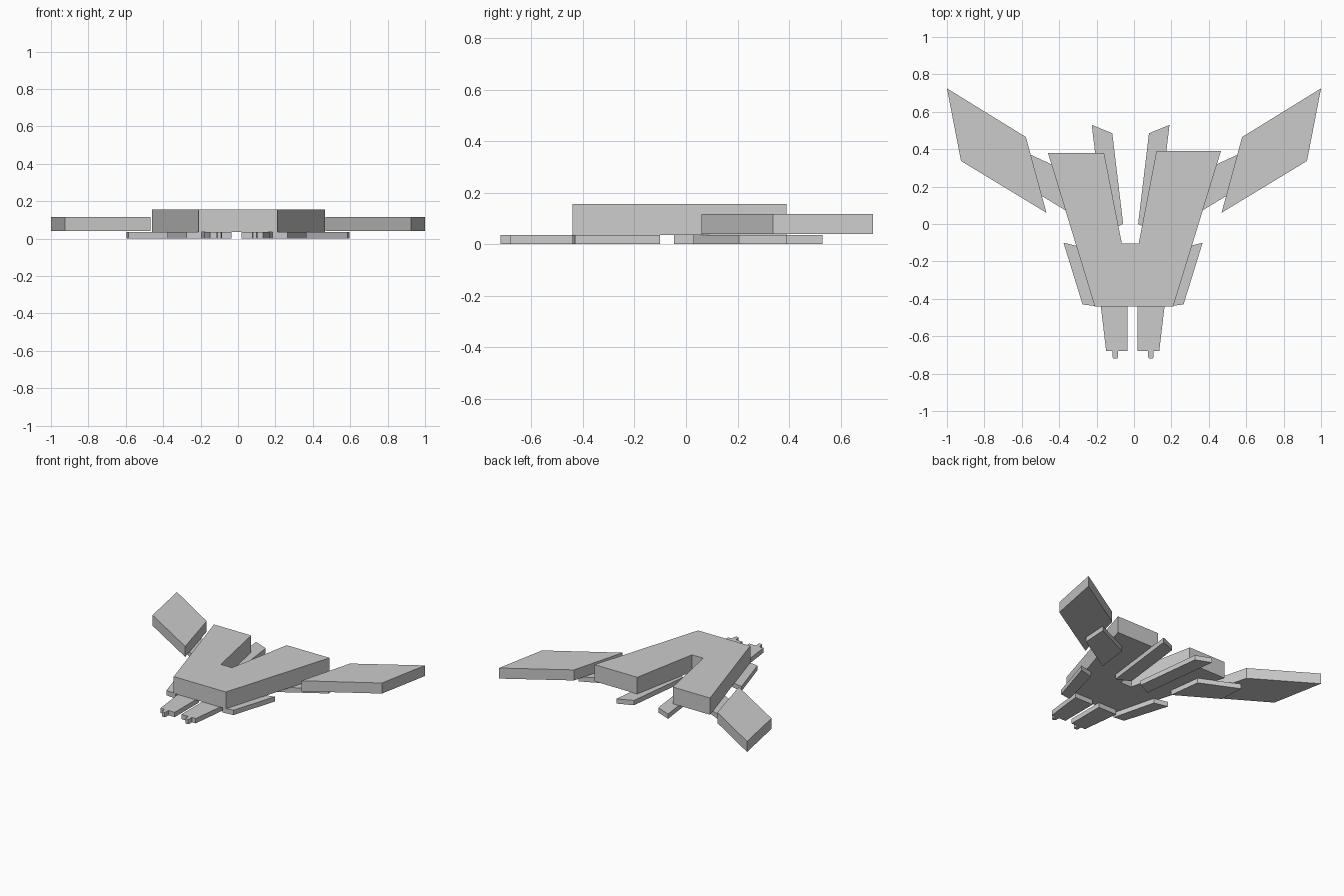
import bpy
import bmesh

if "Cube" in bpy.data.objects:
    bpy.data.objects.remove(bpy.data.objects["Cube"])


def slab(name, outline, z0, z1):
    """Extrude a flat outline between two heights."""
    bm = bmesh.new()
    face = bm.faces.new([bm.verts.new((x, y, z0)) for x, y in outline])
    top = bmesh.ops.extrude_face_region(bm, geom=[face])
    for v in top["geom"]:
        if isinstance(v, bmesh.types.BMVert):
            v.co.z = z1
    bmesh.ops.recalc_face_normals(bm, faces=bm.faces)
    mesh = bpy.data.meshes.new(name)
    bm.to_mesh(mesh)
    bm.free()
    obj = bpy.data.objects.new(name, mesh)
    bpy.context.collection.objects.link(obj)
    return obj


def pair(name, outline, z0, z1, centre=0.0):
    """Right part plus its mirror image about x = centre."""
    slab(name + "_right", outline, z0, z1)
    slab(name + "_left", [(2 * centre - x, y) for x, y in outline], z0, z1)


LOW = 0.035

# V-shaped main body
slab("body", [(-0.21, -0.44), (0.21, -0.44), (0.465, 0.39), (0.12, 0.39),
              (0.025, -0.105), (-0.065, -0.105), (-0.16, 0.38), (-0.46, 0.38)],
     LOW, 0.157)

# Swept outer wings
pair("outer_wing", [(0.468, 0.06), (0.925, 0.337), (1.0, 0.725), (0.578, 0.465)],
     0.04, 0.117)

# Thin plates joining the wings to the body
pair("wing_joint", [(0.295, 0.03), (0.585, 0.205), (0.595, 0.39), (0.325, 0.265)],
     0, LOW)

# Rear fins under the V
pair("rear_fin", [(0.022, 0.0), (0.12, -0.047), (0.19, 0.53), (0.08, 0.485)],
     0, LOW, -0.018)

# Side fins near the nose
pair("side_fin", [(0.185, -0.44), (0.265, -0.43), (0.367, -0.1), (0.265, -0.125)],
     0, LOW, -0.005)

# Front prongs with small tips
pair("front_prong", [(0.02, -0.68), (0.135, -0.68), (0.168, -0.40), (0.02, -0.40)],
     0, LOW, -0.007)
pair("prong_tip", [(0.075, -0.67), (0.075, -0.71), (0.08, -0.72), (0.1, -0.72),
                   (0.105, -0.71), (0.105, -0.67)],
     0, LOW, -0.005)
